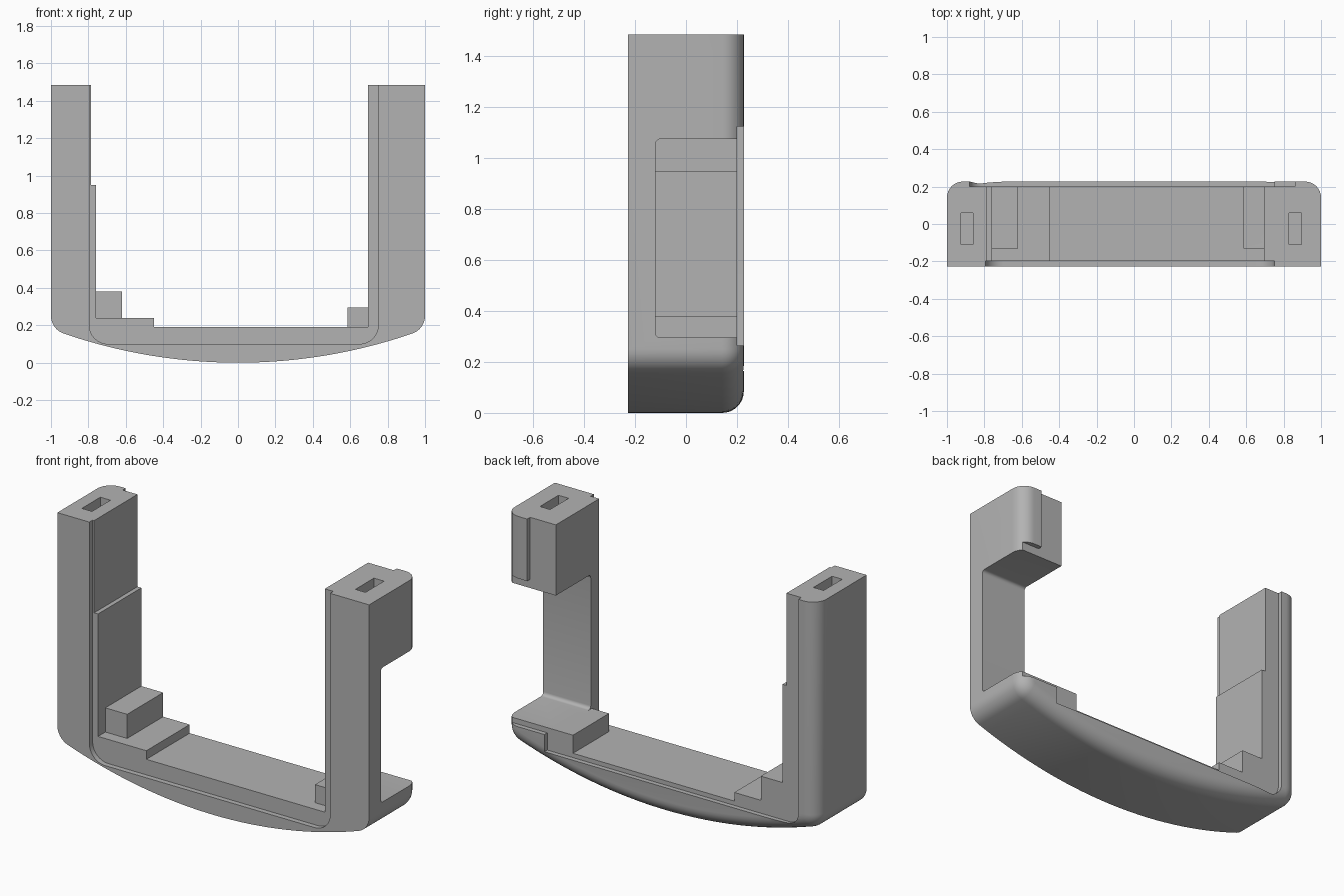
import bpy, bmesh, math

if "Cube" in bpy.data.objects:
    bpy.data.objects.remove(bpy.data.objects["Cube"])

grey = bpy.data.materials.new("plain grey")
grey.use_nodes = True
GREY = (0.45, 0.45, 0.45, 1)
grey.diffuse_color = GREY
grey.node_tree.nodes["Principled BSDF"].inputs["Base Color"].default_value = GREY

TOP, HALF_DEPTH = 1.485, 0.227
ARC_R, CORNER_R, EDGE_R = 2.865, 0.1, 0.085


def loft(name, rings):
    """Skin a row of matching rings and cap both ends."""
    bm = bmesh.new()
    loops = [[bm.verts.new(p) for p in ring] for ring in rings]
    n = len(loops[0])
    for a, b in zip(loops, loops[1:]):
        for i in range(n):
            j = (i + 1) % n
            bm.faces.new((a[i], a[j], b[j], b[i]))
    bm.faces.new(loops[0])
    bm.faces.new(loops[-1])
    bmesh.ops.recalc_face_normals(bm, faces=bm.faces)
    mesh = bpy.data.meshes.new(name)
    bm.to_mesh(mesh)
    bm.free()
    mesh.materials.append(grey)
    ob = bpy.data.objects.new(name, mesh)
    bpy.context.collection.objects.link(ob)
    return ob


def prism(name, profile, y0, y1):
    return loft(name, [[(x, y, z) for x, z in profile] for y in (y0, y1)])


def box(name, x0, x1, y0, y1, z0, z1):
    return prism(name, [(x0, z0), (x1, z0), (x1, z1), (x0, z1)], y0, y1)


def fillet(cx, cz, r, start, end, steps=8):
    """Points on an arc, angles in degrees."""
    pts = []
    for i in range(steps + 1):
        a = math.radians(start + (end - start) * i / steps)
        pts.append((cx + r * math.cos(a), cz + r * math.sin(a)))
    return pts


def outline(d):
    """Outer silhouette with a bowed base, inset by d."""
    cx = 1 - CORNER_R
    cz = ARC_R - math.sqrt((ARC_R - CORNER_R) ** 2 - cx ** 2)
    tilt = math.degrees(math.atan2(cx, ARC_R - cz))
    right = fillet(cx, cz, CORNER_R - d, 0, tilt - 90)
    base = fillet(0, ARC_R, ARC_R - d, tilt - 90, -90 - tilt, 32)[1:-1]
    left = [(-x, z) for x, z in reversed(right)]
    return [(1 - d, TOP)] + right + base + left + [(d - 1, TOP)]


# Body: extruded silhouette with a rounded rear edge
sections = [(-HALF_DEPTH, 0)]
for i in range(9):
    a = math.pi / 2 * i / 8
    sections.append((HALF_DEPTH - EDGE_R * (1 - math.sin(a)), EDGE_R * (1 - math.cos(a))))
body = loft("bracket_frame", [[(x, y, z) for x, z in outline(d)] for y, d in sections])

HIGH = 1.7
cutters = []

# Stepped opening between the posts
cutters.append(prism("opening", [
    (-0.785, HIGH), (-0.785, 0.95), (-0.76, 0.95), (-0.76, 0.38), (-0.62, 0.38),
    (-0.62, 0.24), (-0.45, 0.24), (-0.45, 0.19), (0.585, 0.19), (0.585, 0.295),
    (0.695, 0.295), (0.695, HIGH)], -1, 1))

# Clearance in front of the two corner blocks
cutters.append(box("left_block_gap", 0.585, 0.695, -0.5, -0.13, 0.19, 0.5))
cutters.append(box("right_block_gap", -0.76, -0.62, -0.5, -0.13, 0.24, 0.5))

# Shallow front rebate
cutters.append(prism("front_rebate", [(-0.795, HIGH)]
                     + fillet(-0.695, 0.2, 0.1, 180, 270)
                     + fillet(0.65, 0.2, 0.1, 270, 360) + [(0.75, HIGH)], -0.5, -0.197))

# Shallow rear rebate, raised at the left post
cutters.append(prism("rear_rebate", [(-0.88, HIGH)]
                     + fillet(-0.8, 0.245, 0.08, 180, 270)
                     + [(0.75, 0.165), (0.75, HIGH)], 0.2, 0.5))
cutters.append(box("rear_rebate_end", 0.7, 0.86, 0.2, 0.5, 0.265, HIGH))
cutters.append(box("rear_rebate_side", 0.8, 1.2, 0.2, 0.5, 0.265, 1.125))

# Window through the left post, open to the rear
window = [(0.5, 0.295), (0.5, 1.075)] + fillet(-0.1, 1.055, 0.02, 90, 180, 5) \
    + fillet(-0.1, 0.315, 0.02, 180, 270, 5)
cutters.append(loft("post_window", [[(x, y, z) for y, z in window] for x in (0.65, 1.2)]))

# Sockets in the post tops
cutters.append(box("left_socket", 0.83, 0.895, -0.11, 0.06, TOP - 0.2, HIGH))
cutters.append(box("right_socket", -0.925, -0.86, -0.11, 0.06, TOP - 0.2, HIGH))

bpy.ops.object.select_all(action="DESELECT")
bpy.context.view_layer.objects.active = body
body.select_set(True)
for cutter in cutters:
    cutter.hide_render = True
    mod = body.modifiers.new(cutter.name, "BOOLEAN")
    mod.operation, mod.solver, mod.object = "DIFFERENCE", "EXACT", cutter
    bpy.ops.object.modifier_apply(modifier=mod.name)
    bpy.data.objects.remove(cutter)

bpy.ops.object.shade_smooth_by_angle(angle=math.radians(30))
